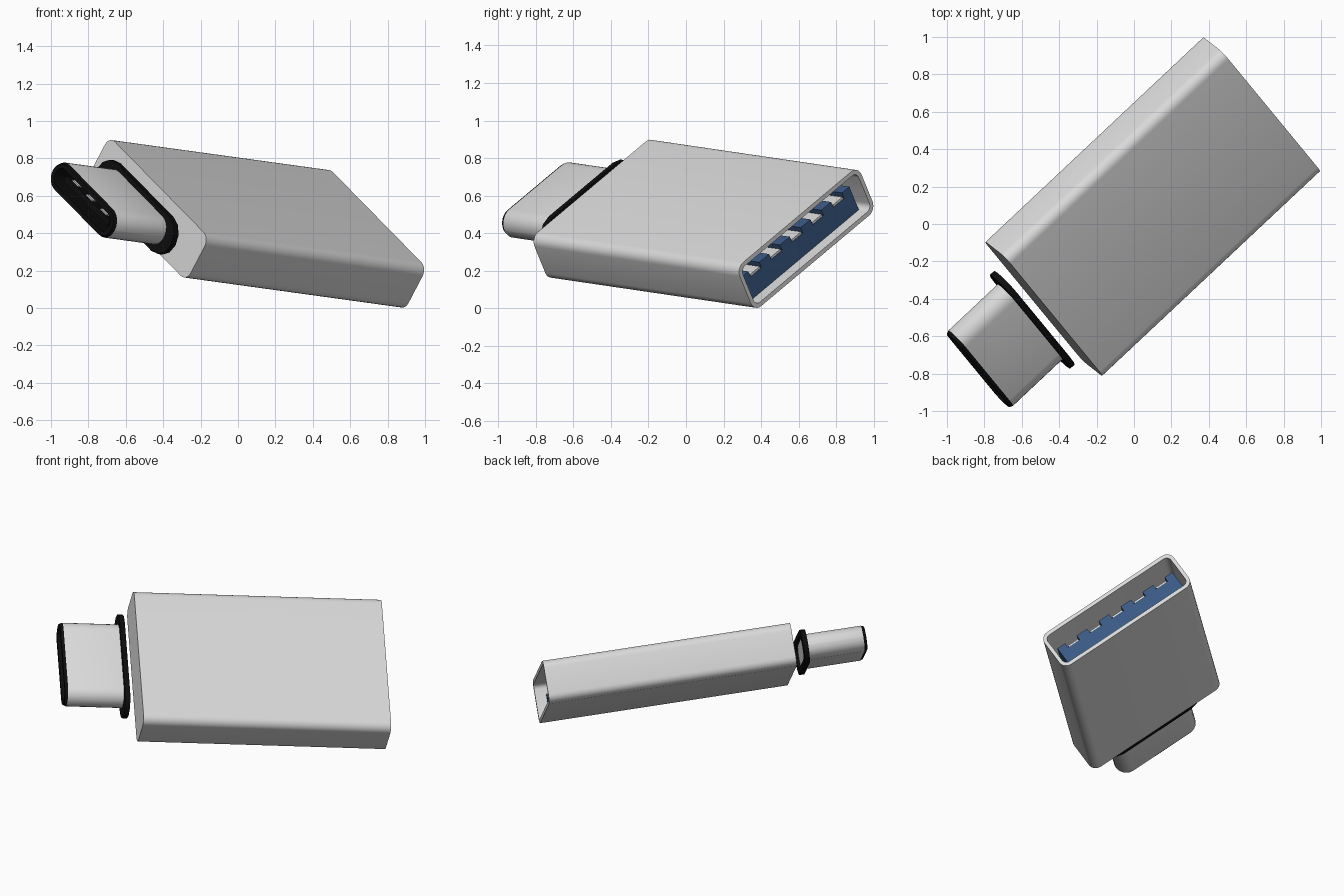
import bpy, bmesh, math
from mathutils import Vector, Matrix

cube = bpy.data.objects.get("Cube")
if cube:
    bpy.data.objects.remove(cube, do_unlink=True)


def material(name, rgb):
    m = bpy.data.materials.new(name)
    m.use_nodes = True
    m.diffuse_color = (*rgb, 1)
    m.node_tree.nodes["Principled BSDF"].inputs["Base Color"].default_value = (*rgb, 1)
    return m


SILVER = material("silver_grey", (0.7, 0.7, 0.7))
BLACK = material("black", (0.004, 0.004, 0.004))
BLUE = material("socket_blue", (0.042, 0.1, 0.23))

# Tilted frame: local x runs along the adapter, y across it, z through its thickness
along = Vector((0.725, 0.681, -0.1)).normalized()
across = Vector((-0.545, 0.637, 0.545))
across = (across - along * across.dot(along)).normalized()
normal = along.cross(across)
FRAME = Matrix((along, across, normal)).transposed().to_4x4()
FRAME.translation = (0.1, 0.093, 0.45)


def finish(bm, name, mats, smooth=False):
    bmesh.ops.recalc_face_normals(bm, faces=bm.faces)
    mesh = bpy.data.meshes.new(name)
    bm.to_mesh(mesh)
    bm.free()
    obj = bpy.data.objects.new(name, mesh)
    bpy.context.collection.objects.link(obj)
    for m in mats:
        mesh.materials.append(m)
    obj.matrix_world = FRAME
    if smooth:
        bpy.ops.object.select_all(action="DESELECT")
        obj.select_set(True)
        bpy.context.view_layer.objects.active = obj
        bpy.ops.object.shade_smooth_by_angle(angle=math.radians(35))
    return obj


def rounded_loop(bm, x, hw, ht, r, segs):
    loop = []
    for q, (sy, sz) in enumerate(((1, 1), (-1, 1), (-1, -1), (1, -1))):
        for i in range(segs + 1):
            a = math.pi / 2 * (q + i / segs)
            loop.append(bm.verts.new((x, sy * (hw - r) + r * math.cos(a),
                                      sz * (ht - r) + r * math.sin(a))))
    return loop


def loft(name, sections, mats, slots=None, segs=6, closed=False):
    """Skin rounded rectangles (x, half width, half height, radius); cap the ends or close the ring."""
    bm = bmesh.new()
    loops = [rounded_loop(bm, *s, segs) for s in sections]
    n = len(loops[0])
    pairs = list(zip(loops, loops[1:]))
    if closed:
        pairs.append((loops[-1], loops[0]))
    for k, (a, b) in enumerate(pairs):
        for i in range(n):
            j = (i + 1) % n
            f = bm.faces.new((a[i], a[j], b[j], b[i]))
            f.material_index = slots[k] if slots else 0
    if not closed:
        bm.faces.new(loops[0])
        bm.faces.new(loops[-1]).material_index = slots[-1] if slots else 0
    return finish(bm, name, mats, True)


def boxes(name, spans, mat):
    bm = bmesh.new()
    for x0, x1, y0, y1, z0, z1 in spans:
        size = Matrix.Diagonal((x1 - x0, y1 - y0, z1 - z0, 1))
        mid = Matrix.Translation(((x0 + x1) / 2, (y0 + y1) / 2, (z0 + z1) / 2))
        bmesh.ops.create_cube(bm, size=1, matrix=mid @ size)
    return finish(bm, name, [mat])


# Main housing, open at the back end
loft("housing", [(-0.803, 0.5, 0.14, 0.055), (0.803, 0.5, 0.14, 0.055),
                 (0.803, 0.476, 0.116, 0.035), (0.1, 0.476, 0.116, 0.035)], [SILVER])

# Plug shell with a black lip and dark cavity
loft("plug_shell", [(-0.89, 0.3, 0.083, 0.082), (-1.268, 0.3, 0.083, 0.082),
                    (-1.287, 0.292, 0.075, 0.074), (-1.287, 0.265, 0.052, 0.051),
                    (-1.08, 0.265, 0.052, 0.051)],
     [SILVER, BLACK], slots=[0, 1, 1, 1, 1])

# Black collar around the plug, floating just ahead of the housing
loft("plug_collar", [(-0.872, 0.372, 0.11, 0.109), (-0.905, 0.372, 0.11, 0.109),
                     (-0.905, 0.295, 0.076, 0.075), (-0.872, 0.295, 0.076, 0.075)],
     [BLACK], segs=3, closed=True)

# Plug tongue and its contacts
boxes("plug_tongue", [(-1.25, -1.08, -0.22, 0.22, -0.02, 0.015)], BLACK)
boxes("plug_contacts", [(-1.245, -1.13, y - 0.03, y + 0.03, 0.013, 0.022)
                        for y in (-0.14, 0, 0.14)], SILVER)

# Socket tongue with ridges between the recessed contacts
contacts = [-0.34, -0.17, 0, 0.17, 0.34]
half = 0.045
edges = [-0.445] + [c + s * half for c in contacts for s in (-1, 1)] + [0.445]
boxes("socket_tongue", [(0.11, 0.735, -0.445, 0.445, -0.112, 0.0)], BLUE)
boxes("socket_ridges", [(0.11, 0.735, a, b, -0.002, 0.035)
                        for a, b in zip(edges[::2], edges[1::2])], BLUE)
boxes("socket_contacts", [(0.2, 0.732, c - half + 0.006, c + half - 0.006, -0.002, 0.012)
                          for c in contacts], SILVER)
